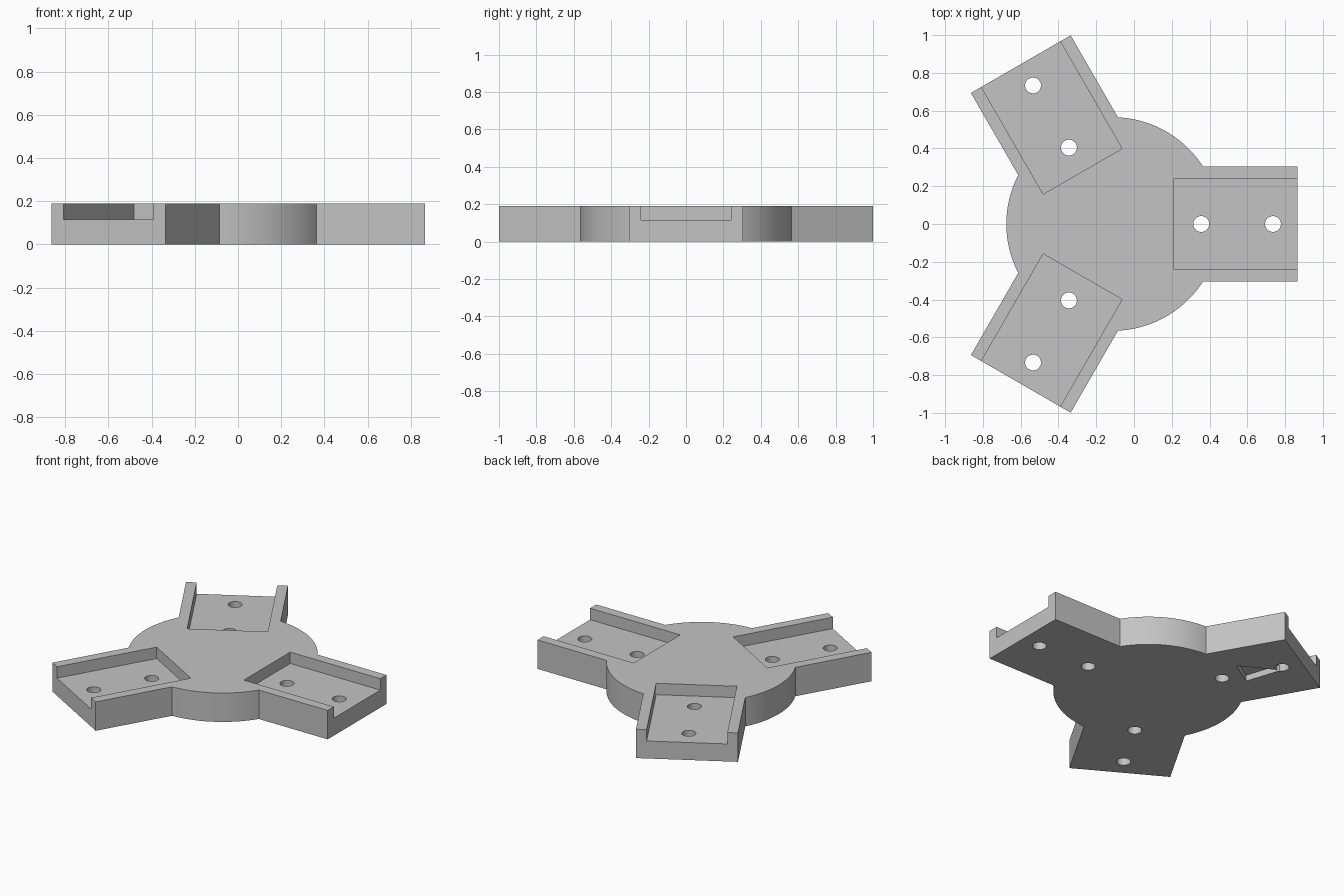
import bpy, bmesh
from math import radians, sin, cos, asin, sqrt
from mathutils import Matrix, Vector

cube = bpy.data.objects.get("Cube")
if cube:
    bpy.data.objects.remove(cube, do_unlink=True)

HUB = Matrix.Translation((-0.111, 0, 0))
HEIGHT, FLOOR = 0.19, 0.115
RADIUS, REACH, HALF = 0.565, 0.977, 0.305

grey = bpy.data.materials.new("light grey")
grey.use_nodes = True
grey.diffuse_color = (0.55, 0.55, 0.55, 1)
grey.node_tree.nodes["Principled BSDF"].inputs["Base Color"].default_value = (0.55, 0.55, 0.55, 1)


def prism(name, points, z0, z1, matrix):
    """Extrude a flat outline from z0 to z1."""
    bm = bmesh.new()
    face = bm.faces.new([bm.verts.new((x, y, z0)) for x, y in points])
    ext = bmesh.ops.extrude_face_region(bm, geom=[face])
    for v in ext["geom"]:
        if isinstance(v, bmesh.types.BMVert):
            v.co.z = z1
    bmesh.ops.recalc_face_normals(bm, faces=bm.faces)
    bm.transform(matrix)
    mesh = bpy.data.meshes.new(name)
    bm.to_mesh(mesh)
    bm.free()
    mesh.materials.append(grey)
    obj = bpy.data.objects.new(name, mesh)
    bpy.context.collection.objects.link(obj)
    return obj


def circle(x, r, n):
    return [(x + r * cos(radians(360 * i / n)), r * sin(radians(360 * i / n))) for i in range(n)]


# Hub and arms outline: each arm's end, then the arc to the next arm
outline = []
root = asin(HALF / RADIUS)
for k in range(3):
    turn = Matrix.Rotation(radians(120 * k), 3, "Z")
    sweep = radians(120) - 2 * root
    part = [(REACH, -HALF), (REACH, HALF)]
    for i in range(25):
        a = root + sweep * i / 24
        part.append((RADIUS * cos(a), RADIUS * sin(a)))
    outline += [tuple((turn @ Vector((x, y, 0))).xy) for x, y in part]
body = prism("three_arm_bracket", outline, 0, HEIGHT, HUB)

# Cutters: an open-ended pocket and two bolt holes per arm
cutters = []
for k in range(3):
    place = HUB @ Matrix.Rotation(radians(120 * k), 4, "Z")
    pocket = [(0.322, -0.241), (1.2, -0.241), (1.2, 0.241), (0.322, 0.241)]
    cutters.append(prism("pocket_cutter", pocket, FLOOR, 0.4, place))
    for x in (0.467, 0.847):
        cutters.append(prism("hole_cutter", circle(x, 0.042, 32), -0.1, 0.3, place))

# Small triangular recess under one arm
place = HUB @ Matrix.Rotation(radians(120), 4, "Z")
cutters.append(prism("recess_cutter", [(0.83, 0.03), (0.59, 0.08), (0.6, -0.11)], -0.1, 0.04, place))

for cutter in cutters:
    mod = body.modifiers.new(cutter.name, "BOOLEAN")
    mod.operation = "DIFFERENCE"
    mod.solver = "EXACT"
    mod.object = cutter

# Bake the cuts, then remove the cutters
graph = bpy.context.evaluated_depsgraph_get()
mesh = bpy.data.meshes.new_from_object(body.evaluated_get(graph))
body.modifiers.clear()
body.data = mesh
for cutter in cutters:
    bpy.data.objects.remove(cutter, do_unlink=True)

# Smooth curved walls, keep edges sharp
bpy.ops.object.select_all(action="DESELECT")
body.select_set(True)
bpy.context.view_layer.objects.active = body
bpy.ops.object.shade_smooth_by_angle(angle=radians(30))
